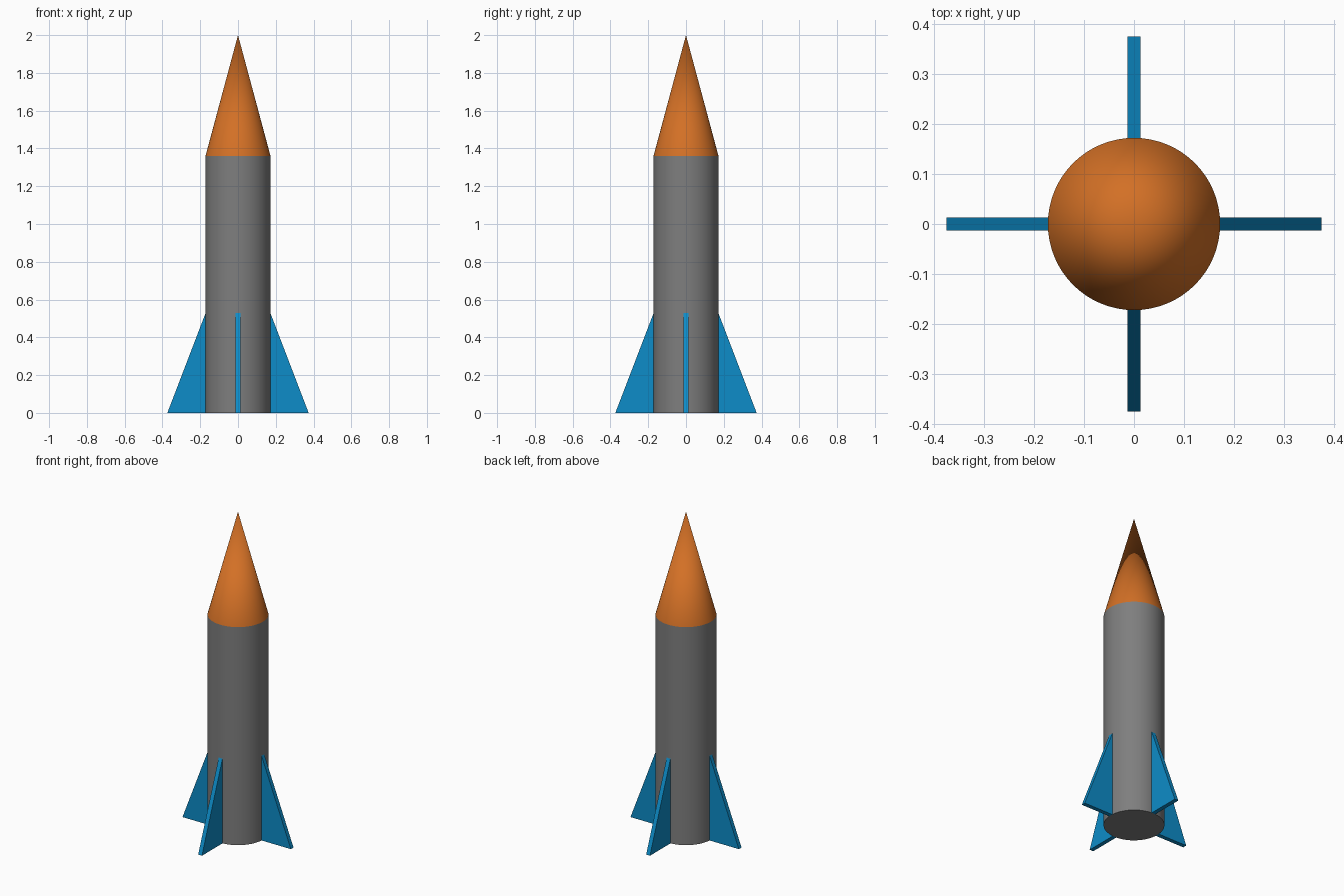
import bpy, bmesh, math
from mathutils import Matrix

if "Cube" in bpy.data.objects:
    bpy.data.objects.remove(bpy.data.objects["Cube"])

RADIUS, BODY_TOP, TIP = 0.172, 1.36, 2.0
FIN_REACH, FIN_TOP, FIN_THICK = 0.374, 0.53, 0.026
SIDES = 64


def material(name, rgb):
    mat = bpy.data.materials.new(name)
    mat.diffuse_color = (*rgb, 1)
    mat.use_nodes = True
    mat.node_tree.nodes["Principled BSDF"].inputs["Base Color"].default_value = mat.diffuse_color
    return mat


grey = material("grey", (0.21, 0.21, 0.21))
orange = material("orange", (0.65, 0.162, 0.019))
blue = material("blue", (0.004, 0.262, 0.58))


def add_round(name, r_top, z0, z1, mat):
    """Upright cylinder or cone between two heights, smooth with sharp rims."""
    bpy.ops.mesh.primitive_cone_add(vertices=SIDES, radius1=RADIUS, radius2=r_top,
                                    depth=z1 - z0, location=(0, 0, (z0 + z1) / 2))
    obj = bpy.context.object
    obj.name = name
    obj.data.materials.append(mat)
    bpy.ops.object.shade_smooth_by_angle(angle=math.radians(40))


def add_fin(name, angle):
    """Triangular plate standing against the body, turned about the z axis."""
    bm = bmesh.new()
    profile = [(RADIUS - 0.001, 0), (FIN_REACH, 0), (RADIUS - 0.001, FIN_TOP)]
    face = bm.faces.new([bm.verts.new((x, -FIN_THICK / 2, z)) for x, z in profile])
    ext = bmesh.ops.extrude_face_region(bm, geom=[face])
    moved = [v for v in ext["geom"] if isinstance(v, bmesh.types.BMVert)]
    bmesh.ops.translate(bm, verts=moved, vec=(0, FIN_THICK, 0))
    bmesh.ops.recalc_face_normals(bm, faces=bm.faces)
    bm.transform(Matrix.Rotation(angle, 4, 'Z'))
    mesh = bpy.data.meshes.new(name)
    bm.to_mesh(mesh)
    bm.free()
    mesh.materials.append(blue)
    bpy.context.collection.objects.link(bpy.data.objects.new(name, mesh))


# Body tube and nose cone
add_round("body", RADIUS, 0, BODY_TOP, grey)
add_round("nose_cone", 0, BODY_TOP, TIP, orange)

# Four fins around the base
for i, side in enumerate(("right", "back", "left", "front")):
    add_fin(f"{side}_fin", i * math.pi / 2)
